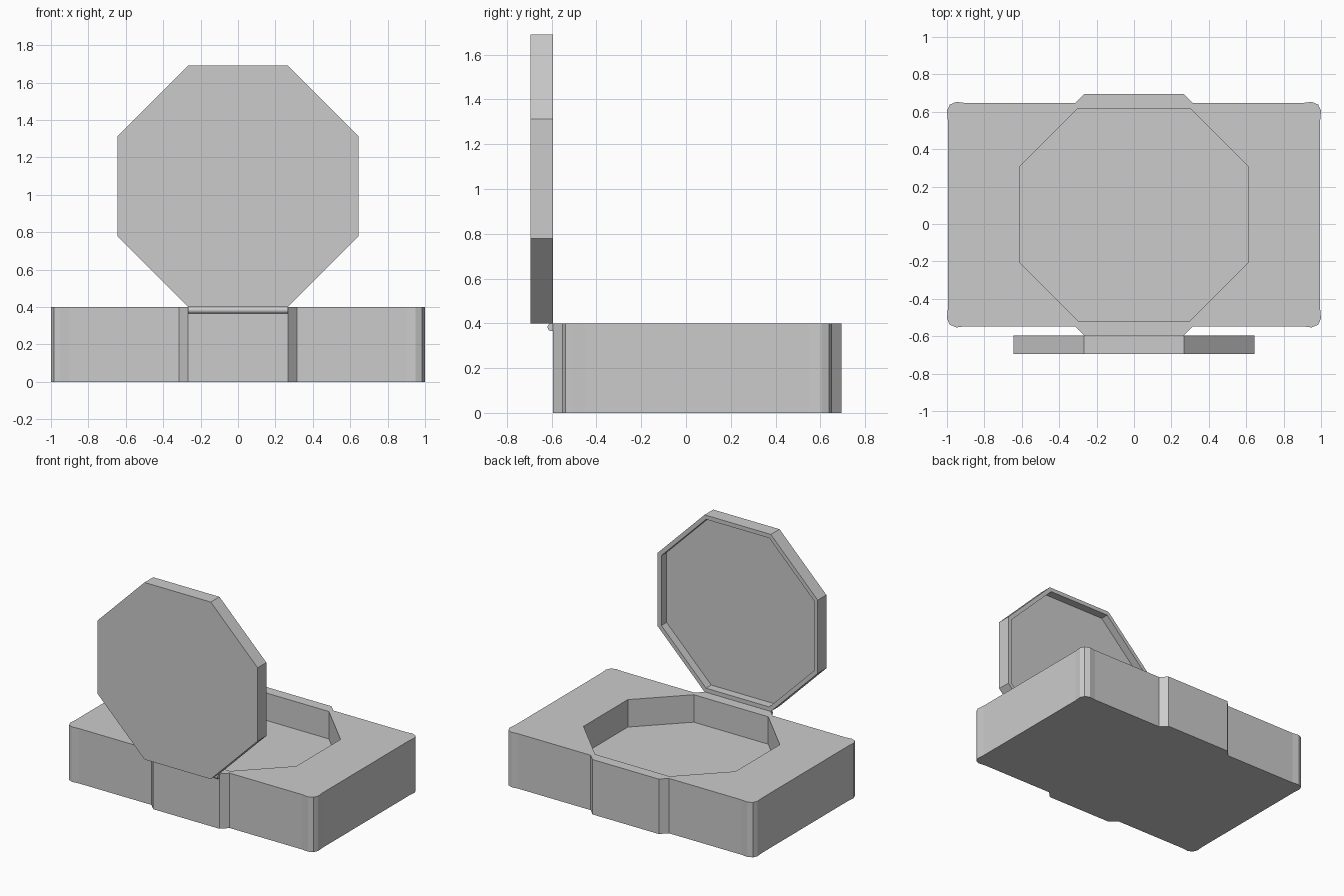
import bpy
import bmesh
import math
from mathutils import Matrix

if "Cube" in bpy.data.objects:
    bpy.data.objects.remove(bpy.data.objects["Cube"])

CY = 0.05          # centre of the octagon in y
R = 0.645          # octagon apothem
H = R * math.tan(math.pi / 8)


def mirror4(quadrant):
    """Full outline from the +x +y quadrant, listed anticlockwise."""
    q = list(quadrant)
    return (q + [(-x, y) for x, y in reversed(q)]
            + [(-x, -y) for x, y in q] + [(x, -y) for x, y in reversed(q)])


def prism(name, outline, z0, z1, matrix):
    bm = bmesh.new()
    bottom = bm.faces.new([bm.verts.new((x, y, z0)) for x, y in outline])
    top = bmesh.ops.extrude_face_region(bm, geom=[bottom])["geom"]
    verts = [v for v in top if isinstance(v, bmesh.types.BMVert)]
    bmesh.ops.translate(bm, verts=verts, vec=(0, 0, z1 - z0))
    bmesh.ops.transform(bm, matrix=matrix, verts=bm.verts)
    bmesh.ops.recalc_face_normals(bm, faces=bm.faces)
    mesh = bpy.data.meshes.new(name)
    bm.to_mesh(mesh)
    bm.free()
    obj = bpy.data.objects.new(name, mesh)
    bpy.context.collection.objects.link(obj)
    return obj


def carve(obj, cutter):
    mod = obj.modifiers.new("pocket", 'BOOLEAN')
    mod.operation = 'DIFFERENCE'
    mod.solver = 'EXACT'
    mod.object = cutter
    bpy.context.view_layer.objects.active = obj
    bpy.ops.object.modifier_apply(modifier=mod.name)
    bpy.data.objects.remove(cutter)


# Box body: soft corners and an octagonal bulge at front and back
at_base = Matrix.Translation((0, CY, 0))
body = prism("box_body", mirror4([
    (0.995, 0.50), (1.0, 0.555), (0.985, 0.588), (0.95, 0.603), (0.90, 0.597),
    (H + 0.048, 0.597), (H, R)]), 0, 0.4, at_base)
carve(body, prism("body_cutter", mirror4([(0.613, 0.255), (0.30, 0.568)]),
                  0.2, 0.5, at_base))

# Lid: upright octagon, hollow on the side facing the box
at_lid = Matrix.Translation((0, -0.595, 0.4 + R)) @ Matrix.Rotation(math.pi / 2, 4, 'X')
lid = prism("lid", mirror4([(R, H), (H, R)]), 0, 0.1, at_lid)
r = R - 0.03
h = r * math.tan(math.pi / 8)
carve(lid, prism("lid_cutter", mirror4([(r, h), (h, r)]), -0.1, 0.06, at_lid))

# Hinge pin
bpy.ops.mesh.primitive_cylinder_add(vertices=24, radius=0.018, depth=2 * H,
                                    location=(0, -0.6, 0.383),
                                    rotation=(0, math.pi / 2, 0))
hinge = bpy.context.object
hinge.name = "hinge_pin"
bpy.ops.object.shade_smooth_by_angle(angle=math.radians(40))
